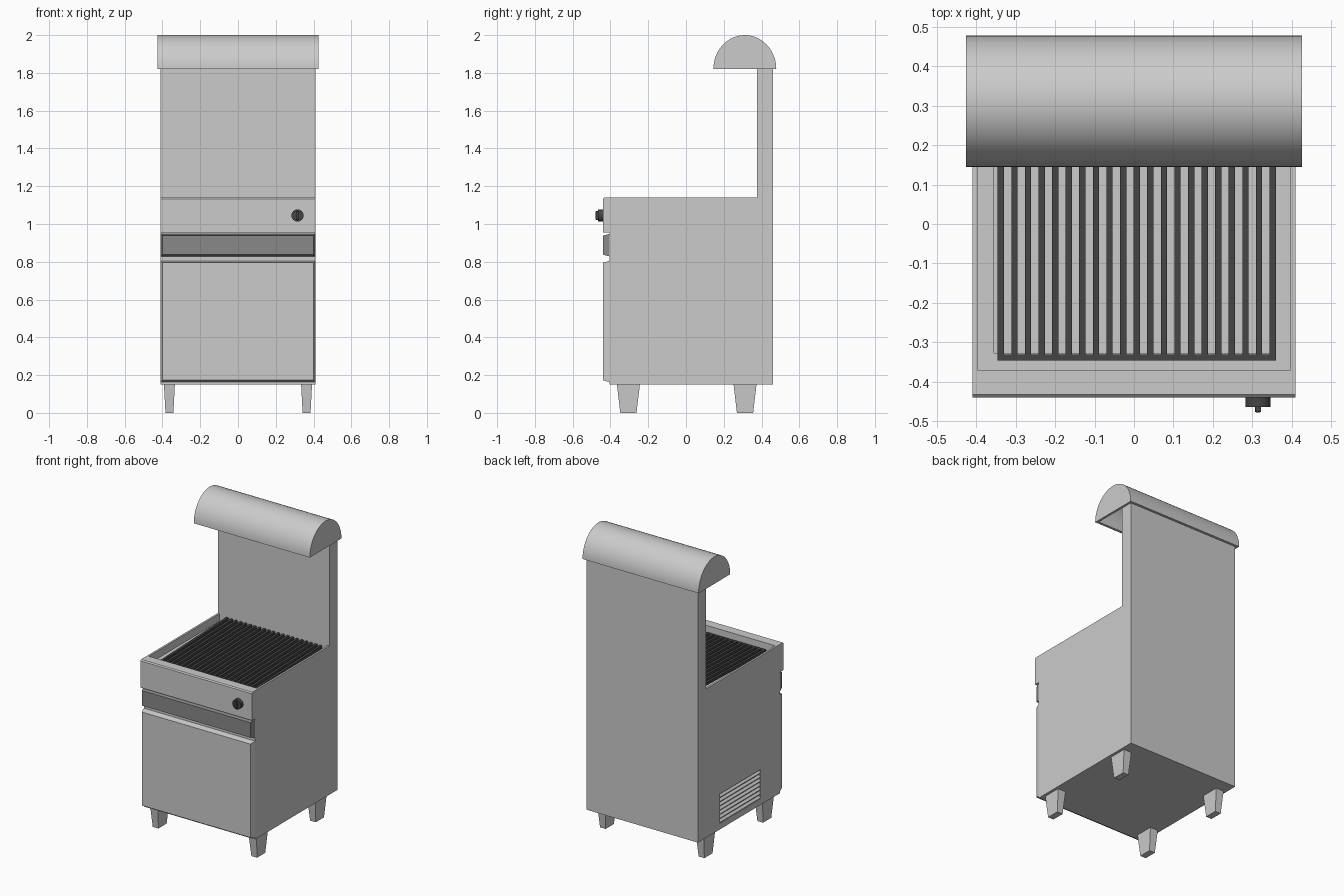
import bpy, bmesh, math
from mathutils import Vector

if "Cube" in bpy.data.objects:
    bpy.data.objects.remove(bpy.data.objects["Cube"])


def finish(name, bm, mat=None):
    bmesh.ops.recalc_face_normals(bm, faces=bm.faces[:])
    me = bpy.data.meshes.new(name)
    bm.to_mesh(me)
    bm.free()
    ob = bpy.data.objects.new(name, me)
    bpy.context.collection.objects.link(ob)
    if mat:
        me.materials.append(mat)
    return ob


def loft(name, a, b, mat=None):
    """Solid between two matching rings of points."""
    bm = bmesh.new()
    va, vb = [[bm.verts.new(p) for p in ring] for ring in (a, b)]
    n = len(a)
    bm.faces.new(va)
    bm.faces.new(vb)
    for i in range(n):
        j = (i + 1) % n
        bm.faces.new((va[i], va[j], vb[j], vb[i]))
    return finish(name, bm, mat)


def prism(name, profile, x0, x1, mat=None):
    """Extrude a (y, z) profile along x."""
    return loft(name, [(x0, y, z) for y, z in profile],
                [(x1, y, z) for y, z in profile], mat)


def box(name, lo, hi, mat=None):
    (x0, y0, z0), (x1, y1, z1) = lo, hi
    return prism(name, [(y0, z0), (y1, z0), (y1, z1), (y0, z1)], x0, x1, mat)


def apply_mods(ob):
    bpy.context.view_layer.objects.active = ob
    for m in list(ob.modifiers):
        bpy.ops.object.modifier_apply(modifier=m.name)


def cut(ob, cutter):
    m = ob.modifiers.new("cut", 'BOOLEAN')
    m.operation, m.solver, m.object = 'DIFFERENCE', 'EXACT', cutter
    apply_mods(ob)
    bpy.data.objects.remove(cutter)


def bevel(ob, w):
    m = ob.modifiers.new("bevel", 'BEVEL')
    m.width, m.segments = w, 2
    apply_mods(ob)


def smooth(ob):
    bpy.ops.object.select_all(action='DESELECT')
    ob.select_set(True)
    bpy.context.view_layer.objects.active = ob
    bpy.ops.object.shade_smooth_by_angle(angle=math.radians(35))


def grey(name, v):
    m = bpy.data.materials.new(name)
    m.diffuse_color = (v, v, v, 1)
    m.use_nodes = True
    m.node_tree.nodes["Principled BSDF"].inputs["Base Color"].default_value = m.diffuse_color
    return m


iron = grey("dark_iron", 0.06)
steel = grey("dark_steel", 0.25)

# Cabinet and backsplash, with tray, pit and vent recess cut out
cabinet = prism("cabinet", [(0.46, 0.15), (0.46, 1.83), (0.375, 1.83), (0.375, 1.14),
                            (-0.433, 1.14), (-0.44, 1.133), (-0.44, 0.955),
                            (-0.405, 0.955), (-0.405, 0.15)], -0.41, 0.41)
cut(cabinet, box("tray_cutter", (-0.397, -0.37, 1.09), (0.397, 0.375, 1.2)))
cut(cabinet, box("pit_cutter", (-0.355, -0.328, 1.04), (0.355, 0.35, 1.15)))
cut(cabinet, box("vent_cutter", (-0.45, -0.2, 0.19), (-0.385, 0.235, 0.385)))

# Tilted vent louvres on the left side
N = 7
for i in range(N):
    z = 0.19 + 0.195 * i / N
    prism_pts = [(-0.409, z + 0.001), (-0.409, z + 0.006),
                 (-0.387, z + 0.026), (-0.387, z + 0.021)]
    loft(f"vent_louvre_{i + 1}", [(x, -0.2, h) for x, h in prism_pts],
         [(x, 0.235, h) for x, h in prism_pts])


# Drawer and door: panels with sloped edges
def panel(name, z0, z1, mat=None):
    rings = []
    for y, d in ((-0.404, 0.0), (-0.44, 0.01)):
        x = 0.41 - d
        rings.append([(-x, y, z0 + d), (x, y, z0 + d), (x, y, z1 - d), (-x, y, z1 - d)])
    return loft(name, rings[0], rings[1], mat)


panel("drawer_front", 0.828, 0.948, steel)
panel("door", 0.163, 0.805)

# Grill bars rising slightly to the back, joined by cross bars
for i in range(21):
    x = -0.338 + i * 0.0345
    prism(f"grill_bar_{i + 1}", [(-0.335, 1.09), (0.37, 1.112), (0.37, 1.132), (-0.335, 1.11)],
          x - 0.008, x + 0.008, iron)
box("grill_front_bar", (-0.347, -0.346, 1.09), (0.36, -0.331, 1.11), iron)
box("grill_rear_bar", (-0.347, 0.345, 1.09), (0.36, 0.36, 1.112), iron)

# Tapered legs
for sx, side in ((-1, "left"), (1, "right")):
    for yc, end in ((-0.305, "front"), (0.3125, "rear")):
        rings = []
        for z, hx, hy in ((0, 0.021, 0.043), (0.152, 0.029, 0.061)):
            c = Vector((sx * 0.363, yc, z))
            rings.append([c + Vector((a * hx, b * hy, 0))
                          for a, b in ((-1, -1), (1, -1), (1, 1), (-1, 1))])
        loft(f"{end}_{side}_leg", rings[0], rings[1])


# Hollow half-round hood
def arc(ry, rz, drop=0.0):
    pts = [(0.3115 - ry * math.cos(math.pi * i / 32),
            1.82 + rz * math.sin(math.pi * i / 32)) for i in range(33)]
    return pts + ([(pts[-1][0], 1.82 - drop), (pts[0][0], 1.82 - drop)] if drop else [])


hood = prism("hood", arc(0.1665, 0.18), -0.427, 0.427)
cut(hood, prism("hood_cutter", arc(0.15, 0.165, 0.05), -0.412, 0.412))
smooth(hood)

# Control knob with grip
disc = [(0.315 + 0.032 * math.cos(math.tau * i / 32), 1.045 + 0.032 * math.sin(math.tau * i / 32))
        for i in range(32)]
knob = loft("knob", [(x, -0.438, z) for x, z in disc], [(x, -0.465, z) for x, z in disc], iron)
smooth(knob)
grip = box("knob_grip", (0.307, -0.478, 1.022), (0.323, -0.46, 1.068), iron)
bevel(grip, 0.003)
